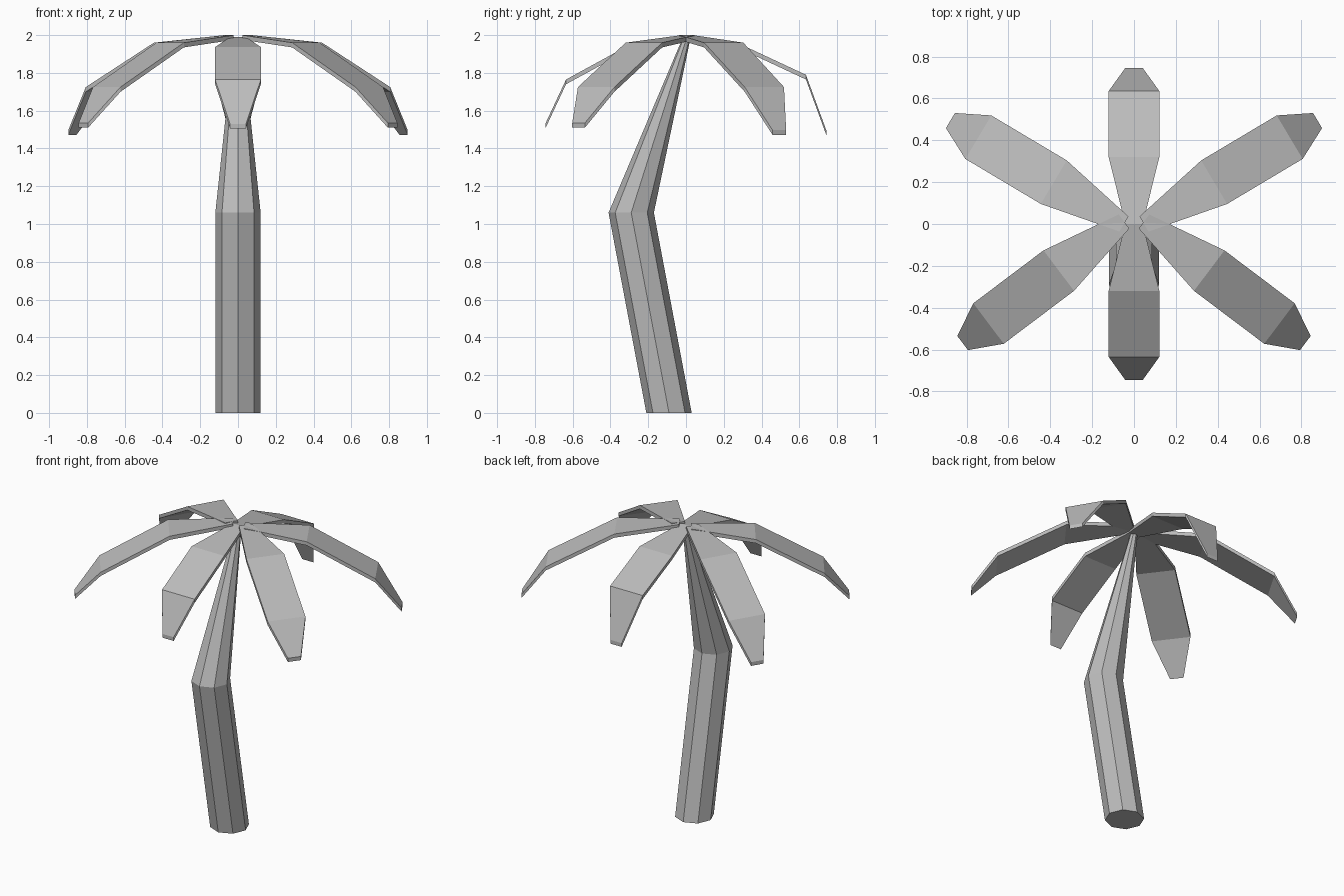
import bpy
import bmesh
from math import cos, sin, pi, radians
from mathutils import Vector

if "Cube" in bpy.data.objects:
    bpy.data.objects.remove(bpy.data.objects["Cube"], do_unlink=True)

grey = bpy.data.materials.new("plain_grey")
grey.use_nodes = True
COLOUR = (0.5, 0.5, 0.5, 1)
grey.diffuse_color = COLOUR
grey.node_tree.nodes["Principled BSDF"].inputs["Base Color"].default_value = COLOUR


def finish(name, bm):
    bmesh.ops.recalc_face_normals(bm, faces=bm.faces)
    mesh = bpy.data.meshes.new(name)
    bm.to_mesh(mesh)
    bm.free()
    mesh.materials.append(grey)
    bpy.context.collection.objects.link(bpy.data.objects.new(name, mesh))


def loft(name, rings):
    """Skin closed rings of points and cap both ends."""
    bm = bmesh.new()
    rows = [[bm.verts.new(p) for p in ring] for ring in rings]
    n = len(rows[0])
    for a, b in zip(rows, rows[1:]):
        for i in range(n):
            j = (i + 1) % n
            bm.faces.new((a[i], a[j], b[j], b[i]))
    bm.faces.new(rows[0])
    bm.faces.new(rows[-1])
    finish(name, bm)


# Bent eight-sided trunk: y centre, height, radius
SIDES = 8
loft("trunk", [[(r * cos(2 * pi * i / SIDES), y + r * sin(2 * pi * i / SIDES), z)
                for i in range(SIDES)]
               for y, z, r in ((-0.09, 0, 0.12), (-0.29, 1.06, 0.12), (0, 1.975, 0.022))])


# Drooping leaf: thin strip, thickened straight down
TIP, WIDE, THICK = 0.042, 0.121, 0.025


def leaf(name, root, angle, reach, heights):
    along = Vector((cos(angle), sin(angle), 0))
    across = Vector((-sin(angle), cos(angle), 0))
    rings = []
    for d, z, w in zip(reach, heights, (TIP, WIDE, WIDE, TIP)):
        c = Vector((*root, z)) + along * d
        down = Vector((0, 0, THICK))
        rings.append((c - across * w, c + across * w,
                      c + across * w - down, c - across * w - down))
    loft(name, rings)


SHORT = (0, 0.32, 0.635, 0.745)
leaf("front_leaf", (0, 0), radians(-90), SHORT, (1.99, 1.937, 1.765, 1.53))
leaf("back_leaf", (0, 0), radians(90), SHORT, (1.99, 1.937, 1.79, 1.49))

LONG = (0, 0.39, 0.81, 0.965)
for side, s in (("left", 1), ("right", -1)):
    for end, y, turn, tip in (("front", 0.012, -37, 1.535), ("back", 0.0, 30.8, 1.497)):
        angle = radians(turn) if s > 0 else pi - radians(turn)
        leaf(f"{end}_{side}_leaf", (s * 0.048, y), angle, LONG, (2.0, 1.96, 1.725, tip))
